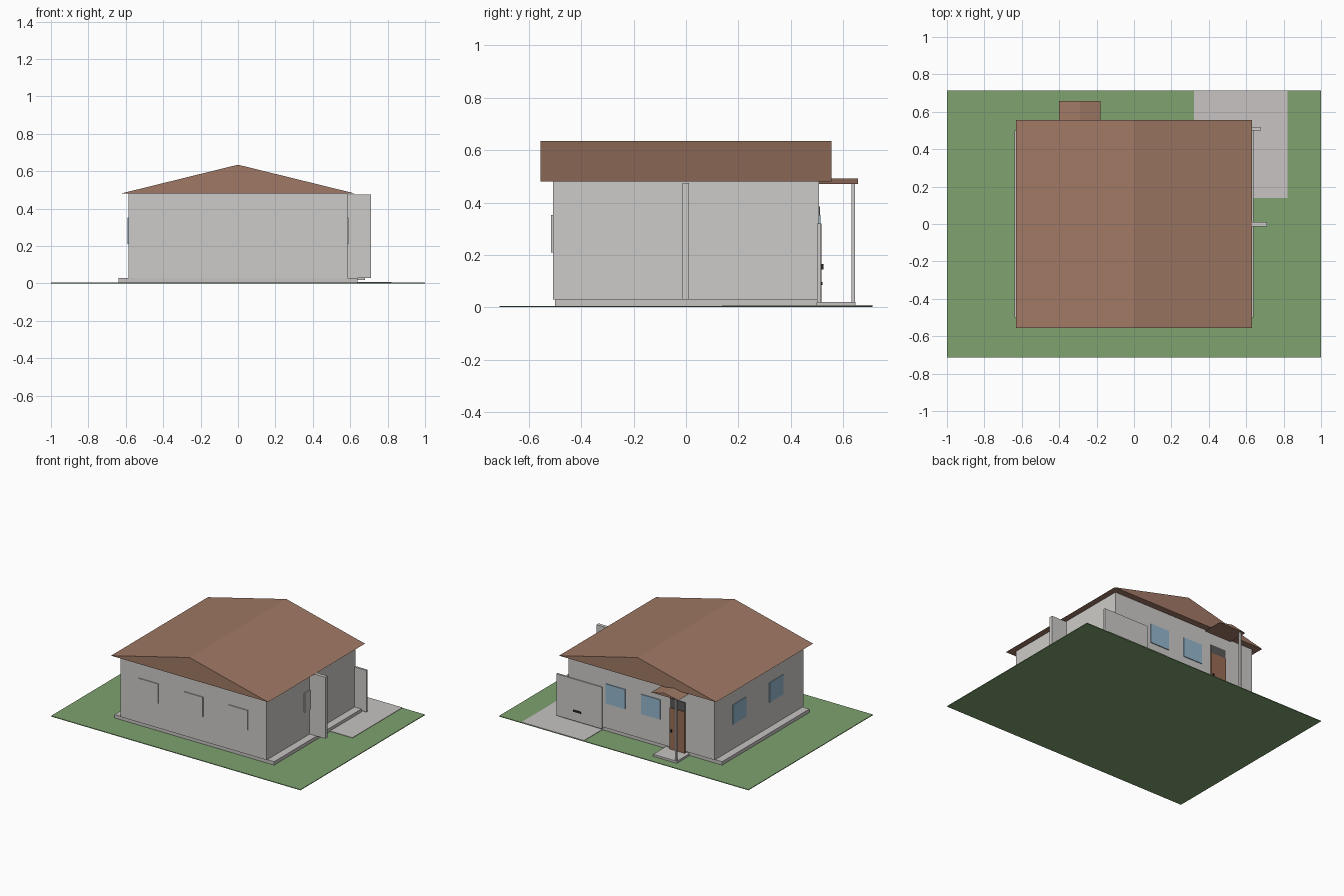
import bpy
import bmesh

cube = bpy.data.objects.get("Cube")
if cube:
    bpy.data.objects.remove(cube, do_unlink=True)


def material(name, rgb):
    mat = bpy.data.materials.new(name)
    mat.use_nodes = True
    mat.diffuse_color = (*rgb, 1)
    bsdf = mat.node_tree.nodes["Principled BSDF"]
    bsdf.inputs["Base Color"].default_value = (*rgb, 1)
    bsdf.inputs["Roughness"].default_value = 0.8
    return mat


GRASS = material("grass green", (0.21, 0.36, 0.16))
PAVING = material("paving grey", (0.57, 0.55, 0.54))
WALL = material("plaster light grey", (0.61, 0.60, 0.58))
ROOF = material("roof tile brown", (0.35, 0.19, 0.13))
GLASS = material("window blue", (0.30, 0.48, 0.62))
DOOR = material("door brown", (0.32, 0.15, 0.09))
DARK = material("dark grey", (0.10, 0.10, 0.10))
BLACK = material("handle black", (0.02, 0.02, 0.02))


def finish(name, bm, mat):
    bmesh.ops.recalc_face_normals(bm, faces=bm.faces)
    mesh = bpy.data.meshes.new(name)
    bm.to_mesh(mesh)
    bm.free()
    mesh.materials.append(mat)
    obj = bpy.data.objects.new(name, mesh)
    bpy.context.collection.objects.link(obj)
    return obj


def box(name, mat, xs, ys, zs):
    """Box given by its extents along each axis."""
    bm = bmesh.new()
    bmesh.ops.create_cube(bm, size=1)
    for v in bm.verts:
        v.co = [lo + (c + 0.5) * (hi - lo)
                for c, (lo, hi) in zip(v.co, (xs, ys, zs))]
    return finish(name, bm, mat)


def gable(name, mat, xs, ys, eave, ridge):
    """Triangular prism with its ridge along y."""
    bm = bmesh.new()
    profile = [(xs[0], eave), (xs[1], eave), (sum(xs) / 2, ridge)]
    face = bm.faces.new([bm.verts.new((x, ys[0], z)) for x, z in profile])
    ext = bmesh.ops.extrude_face_region(bm, geom=[face])
    moved = [g for g in ext["geom"] if isinstance(g, bmesh.types.BMVert)]
    bmesh.ops.translate(bm, verts=moved, vec=(0, ys[1] - ys[0], 0))
    if face.is_valid and len(bm.faces) < 5:
        bm.faces.new(face.verts)
    return finish(name, bm, mat)


# Plot
box("lawn", GRASS, (-1, 1), (-0.713, 0.713), (0, 0.005))
box("driveway", PAVING, (0.32, 0.82), (0.14, 0.713), (0.004, 0.008))

# House body and roof
box("foundation_slab", PAVING, (-0.64, 0.64), (-0.5, 0.5), (0.005, 0.03))
box("walls", WALL, (-0.585, 0.585), (-0.508, 0.508), (0.03, 0.48))
gable("main_roof", ROOF, (-0.63, 0.63), (-0.555, 0.555), 0.48, 0.635)

# Windows: plates standing just proud of each wall
HALF = 0.077
SILL = (0.21, 0.352)
for i, x in enumerate((-0.36, 0, 0.36)):
    box(f"front_window_{i + 1}", WALL, (x - HALF, x + HALF), (-0.515, -0.507), SILL)
for i, x in enumerate((0.207, -0.075)):
    box(f"back_window_{i + 1}", GLASS, (x - HALF, x + HALF), (0.507, 0.514), SILL)
for i, y in enumerate((0.225, -0.195)):
    box(f"right_window_{i + 1}", GLASS, (-0.59, -0.584), (y - HALF, y + HALF), SILL)
box("left_window", WALL, (0.584, 0.59), (-HALF, HALF), SILL)

# Fin wall on the left side
box("fin_wall", WALL, (0.58, 0.71), (-0.014, 0.011), (0.03, 0.475))

# Garage door
box("garage_door", WALL, (0.315, 0.68), (0.5, 0.515), (0.018, 0.32))
box("garage_handle", BLACK, (0.48, 0.54), (0.514, 0.522), (0.085, 0.097))

# Entrance: door, light above it, step, post and canopy
box("entrance_door", DOOR, (-0.352, -0.23), (0.5, 0.518), (0.02, 0.32))
box("door_light", DARK, (-0.352, -0.23), (0.504, 0.512), (0.32, 0.385))
box("door_handle", BLACK, (-0.25, -0.238), (0.517, 0.525), (0.145, 0.165))
box("entrance_step", PAVING, (-0.38, -0.19), (0.5, 0.648), (0.005, 0.02))
box("canopy_post", WALL, (-0.376, -0.364), (0.633, 0.645), (0.02, 0.472))
gable("entrance_canopy", ROOF, (-0.4, -0.18), (0.505, 0.657), 0.47, 0.492)
